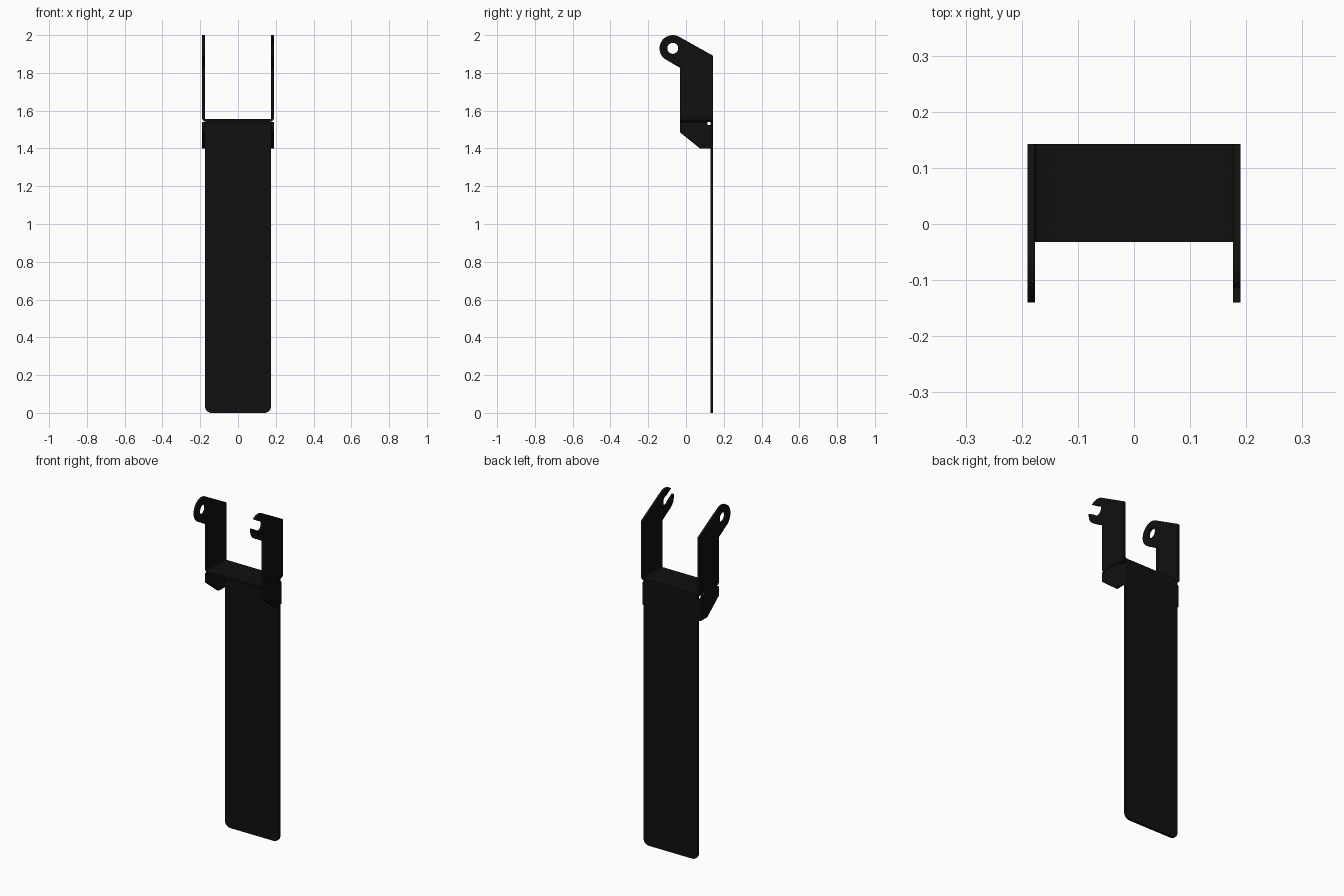
import bpy, bmesh
from math import sin, cos, radians, asin, degrees

cube = bpy.data.objects.get("Cube")
if cube:
    bpy.data.objects.remove(cube, do_unlink=True)

black = bpy.data.materials.new("black_metal")
black.use_nodes = True
COL = (0.005, 0.005, 0.005, 1)
black.diffuse_color = COL
black.node_tree.nodes["Principled BSDF"].inputs["Base Color"].default_value = COL

# Main sizes: half width, sheet thickness, front and back edges
W, T, FRONT, BACK = 0.19, 0.014, -0.032, 0.143
SHELF_LOW, SHELF_TOP, ARM_LOW = 1.541, 1.555, 1.575


def arc(c, r, a0, a1, n=16):
    """Points on an arc, angles in degrees."""
    return [(c[0] + r * cos(radians(a0 + (a1 - a0) * i / n)),
             c[1] + r * sin(radians(a0 + (a1 - a0) * i / n))) for i in range(n + 1)]


def sheet(name, loops, axis, lo, hi):
    """Extrude a flat outline (extra loops are holes) along an axis."""
    place = {"x": lambda p, q, d: (d, p, q),
             "y": lambda p, q, d: (p, d, q),
             "z": lambda p, q, d: (p, q, d)}[axis]
    bm = bmesh.new()
    edges = []
    for loop in loops:
        vs = [bm.verts.new(place(p, q, lo)) for p, q in loop]
        edges += [bm.edges.new((vs[i - 1], vs[i])) for i in range(len(vs))]
    bmesh.ops.triangle_fill(bm, edges=edges, use_beauty=True)
    ext = bmesh.ops.extrude_face_region(bm, geom=bm.faces[:])
    moved = [v for v in ext["geom"] if isinstance(v, bmesh.types.BMVert)]
    bmesh.ops.translate(bm, verts=moved, vec=place(0, 0, hi - lo))
    bmesh.ops.recalc_face_normals(bm, faces=bm.faces[:])
    me = bpy.data.meshes.new(name)
    bm.to_mesh(me)
    bm.free()
    me.materials.append(black)
    ob = bpy.data.objects.new(name, me)
    bpy.context.collection.objects.link(ob)
    bpy.ops.object.select_all(action="DESELECT")
    ob.select_set(True)
    bpy.context.view_layer.objects.active = ob
    bpy.ops.object.shade_smooth_by_angle(angle=radians(30))
    return ob


def mirrored(half):
    """Complete a profile given for its +x half."""
    return half + [(-x, v) for x, v in reversed(half)]


# Long back plate with rounded lower corners
R = 0.035
plate = mirrored(arc((0.175 - R, R), R, -90, 0, 8) + [(0.175, SHELF_LOW)])
sheet("back_plate", [plate], "y", BACK - T, BACK)

# Shelf with the bends that turn up into the arms
RO, RI = 0.02, 0.006
cz = SHELF_LOW + RO
shelf = mirrored(arc((W - RO, cz), RO, -90, 0, 6)
                 + [(W, ARM_LOW), (W - T, ARM_LOW)]
                 + arc((W - RO, cz), RI, 0, -90, 4))
sheet("shelf", [shelf], "y", FRONT, BACK)

# Arms: eyelet on the right, open hook on the left
EYE, ER, HOLE, MOUTH = (-0.07, 1.93), 0.07, 0.029, 0.025
base = [(FRONT, 1.827), (FRONT, ARM_LOW), (BACK, ARM_LOW), (BACK, 1.891)]
eyelet = base + arc(EYE, ER, 60, 240, 32)
hole = arc(EYE, HOLE, 0, 348.75, 31)
sheet("right_arm_eyelet", [eyelet, hole], "x", -W, -W + T)

a_out = degrees(asin(MOUTH / ER))
a_in = degrees(asin(MOUTH / HOLE))
hook = (base + arc(EYE, ER, 60, 150 - a_out, 14)
        + arc(EYE, HOLE, 150 - a_in, -210 + a_in, 24)
        + arc(EYE, ER, 150 + a_out, 240, 14))
sheet("left_arm_hook", [hook], "x", W - T, W)

# Lower side flanges with a relief notch at the upper back corner
flange = [(FRONT, 1.54), (FRONT, 1.485), (0.074, 1.40), (0.125, 1.40),
          (0.125, 1.525), (0.115, 1.525), (0.115, 1.54)]
for side, x in (("left", W - T), ("right", -W)):
    sheet(side + "_flange", [flange], "x", x, x + T)

# Rounded bends joining the flanges to the back plate
for side, s in (("left", 1), ("right", -1)):
    c = (W - 0.018, BACK - 0.018)
    bend = arc(c, 0.018, 0, 90, 6) + arc(c, 0.004, 90, 0, 4)
    sheet(side + "_flange_bend", [[(s * x, y) for x, y in bend]], "z", 1.40, 1.525)
